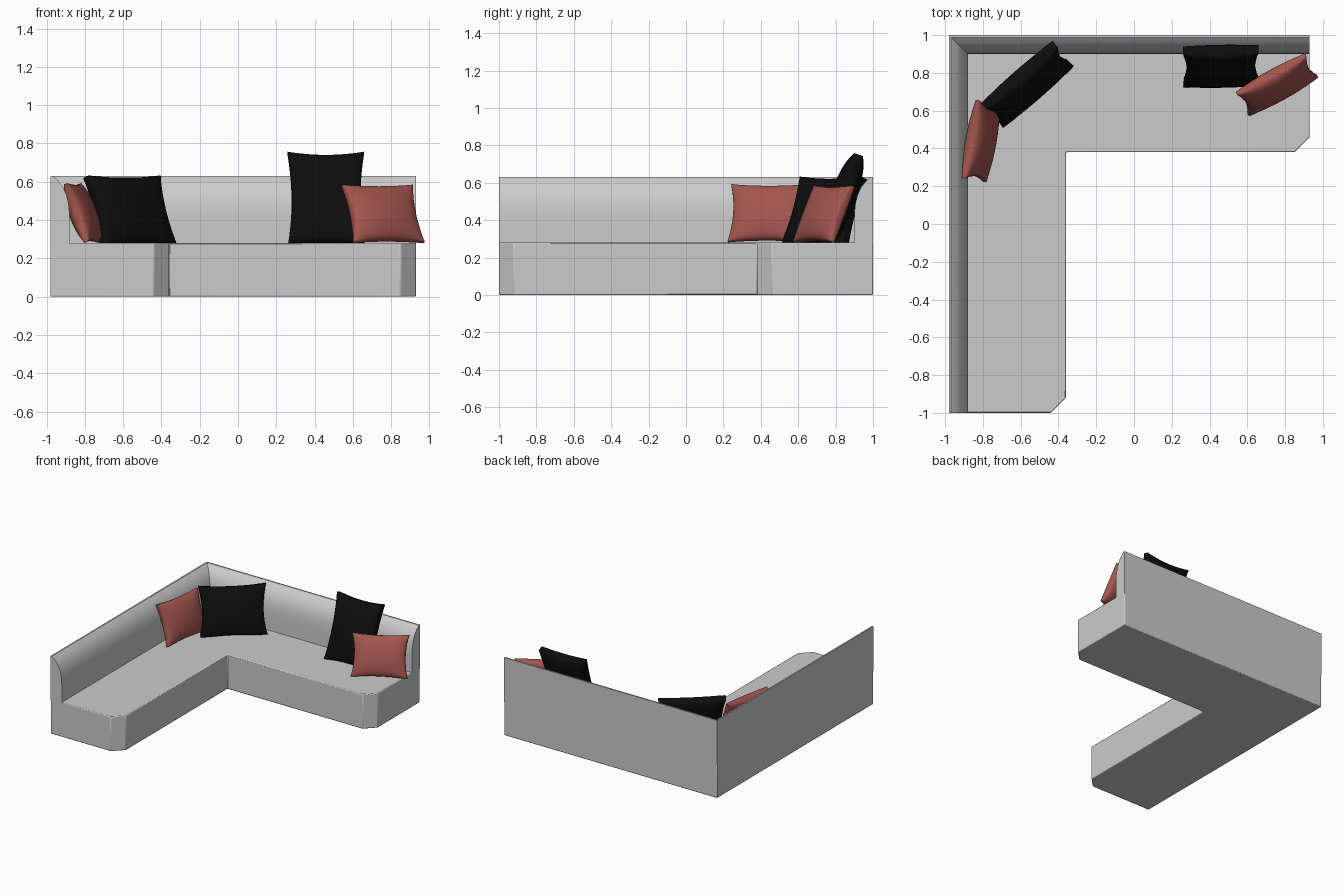
import bpy, bmesh, math

if "Cube" in bpy.data.objects:
    bpy.data.objects.remove(bpy.data.objects["Cube"])


def make_object(name, bm, angle, bevel=0.0, color=None):
    bmesh.ops.recalc_face_normals(bm, faces=bm.faces)
    mesh = bpy.data.meshes.new(name)
    bm.to_mesh(mesh)
    bm.free()
    ob = bpy.data.objects.new(name, mesh)
    bpy.context.collection.objects.link(ob)
    if bevel:
        mod = ob.modifiers.new("soft_edges", 'BEVEL')
        mod.width = bevel
        mod.segments = 2
        mod.limit_method = 'ANGLE'
        mod.angle_limit = math.radians(40)
    if color:
        mat = bpy.data.materials.new(name + "_fabric")
        mat.diffuse_color = color
        mat.use_nodes = True
        mat.node_tree.nodes["Principled BSDF"].inputs["Base Color"].default_value = mat.diffuse_color
        mesh.materials.append(mat)
    bpy.ops.object.select_all(action='DESELECT')
    ob.select_set(True)
    bpy.context.view_layer.objects.active = ob
    bpy.ops.object.shade_smooth_by_angle(angle=math.radians(angle))
    return ob


X0, X1 = -0.98, 0.93
SEAT_Z = 0.28

# L-shaped seat with clipped front corners
outline = [(X0, -1), (-0.44, -1), (-0.36, -0.92), (-0.36, 0.38),
           (0.85, 0.38), (X1, 0.46), (X1, 1), (X0, 1)]
bm = bmesh.new()
base = bm.faces.new([bm.verts.new((x, y, 0)) for x, y in outline])
top = bmesh.ops.extrude_face_region(bm, geom=[base])
bmesh.ops.translate(bm, vec=(0, 0, SEAT_Z),
                    verts=[g for g in top["geom"] if isinstance(g, bmesh.types.BMVert)])
make_object("seat", bm, 30, 0.006)

# Backrest: rounded profile (depth, height) mitred around the corner
profile = [(0, SEAT_Z - 0.01), (0.10, SEAT_Z - 0.01), (0.10, 0.42), (0.097, 0.475),
           (0.085, 0.53), (0.065, 0.575), (0.04, 0.607), (0.012, 0.63), (0, 0.63)]
bm = bmesh.new()
rings = [[bm.verts.new(f(d) + (z,)) for d, z in profile]
         for f in (lambda d: (X0 + d, -1), lambda d: (X0 + d, 1 - d), lambda d: (X1, 1 - d))]
n = len(profile)
for a, b in zip(rings, rings[1:]):
    for i in range(n):
        j = (i + 1) % n
        bm.faces.new((a[i], a[j], b[j], b[i]))
bm.faces.new(rings[0])
bm.faces.new(rings[-1])
make_object("backrest", bm, 30)


# Throw pillows: puffed cushions with pinched sides, leaning back
def pillow(name, w, h, puff, edge, loc, yaw, lean, color, n=18):
    bm = bmesh.new()

    def sheet(side):
        rows = []
        for r in range(n + 1):
            v = math.sin((r / n - 0.5) * math.pi)
            row = []
            for c in range(n + 1):
                u = math.sin((c / n - 0.5) * math.pi)
                swell = max(0, (1 - u * u) * (1 - v * v)) ** 0.5
                row.append(bm.verts.new((u * w / 2 * (1 - 0.10 * (1 - v * v)),
                                         side * (edge + (puff - edge) * swell) / 2,
                                         v * h / 2 * (1 - 0.07 * (1 - u * u)))))
            rows.append(row)
        for r in range(n):
            for c in range(n):
                bm.faces.new((rows[r][c], rows[r][c + 1], rows[r + 1][c + 1], rows[r + 1][c]))
        return rows[0] + [q[-1] for q in rows[1:]] + rows[-1][-2::-1] + [q[0] for q in rows[-2:0:-1]]

    f, b = sheet(-1), sheet(1)
    for i in range(len(f)):
        j = (i + 1) % len(f)
        bm.faces.new((f[i], f[j], b[j], b[i]))
    ob = make_object(name, bm, 50, color=color)
    ob.location = loc
    ob.rotation_euler = (math.radians(-lean), 0, math.radians(yaw))


BLACK = (0.004, 0.004, 0.004, 1)
RED = (0.36, 0.09, 0.075, 1)
pillow("corner_black_pillow", 0.50, 0.385, 0.14, 0.045, (-0.563, 0.738, 0.445), 41, 20, BLACK)
pillow("right_black_pillow", 0.40, 0.51, 0.14, 0.045, (0.46, 0.835, 0.51), 1, 20, BLACK)
pillow("left_red_pillow", 0.42, 0.325, 0.13, 0.02, (-0.81, 0.44, 0.437), 80, 20, RED)
pillow("right_red_pillow", 0.42, 0.325, 0.13, 0.02, (0.757, 0.737, 0.432), 29, 23, RED)
